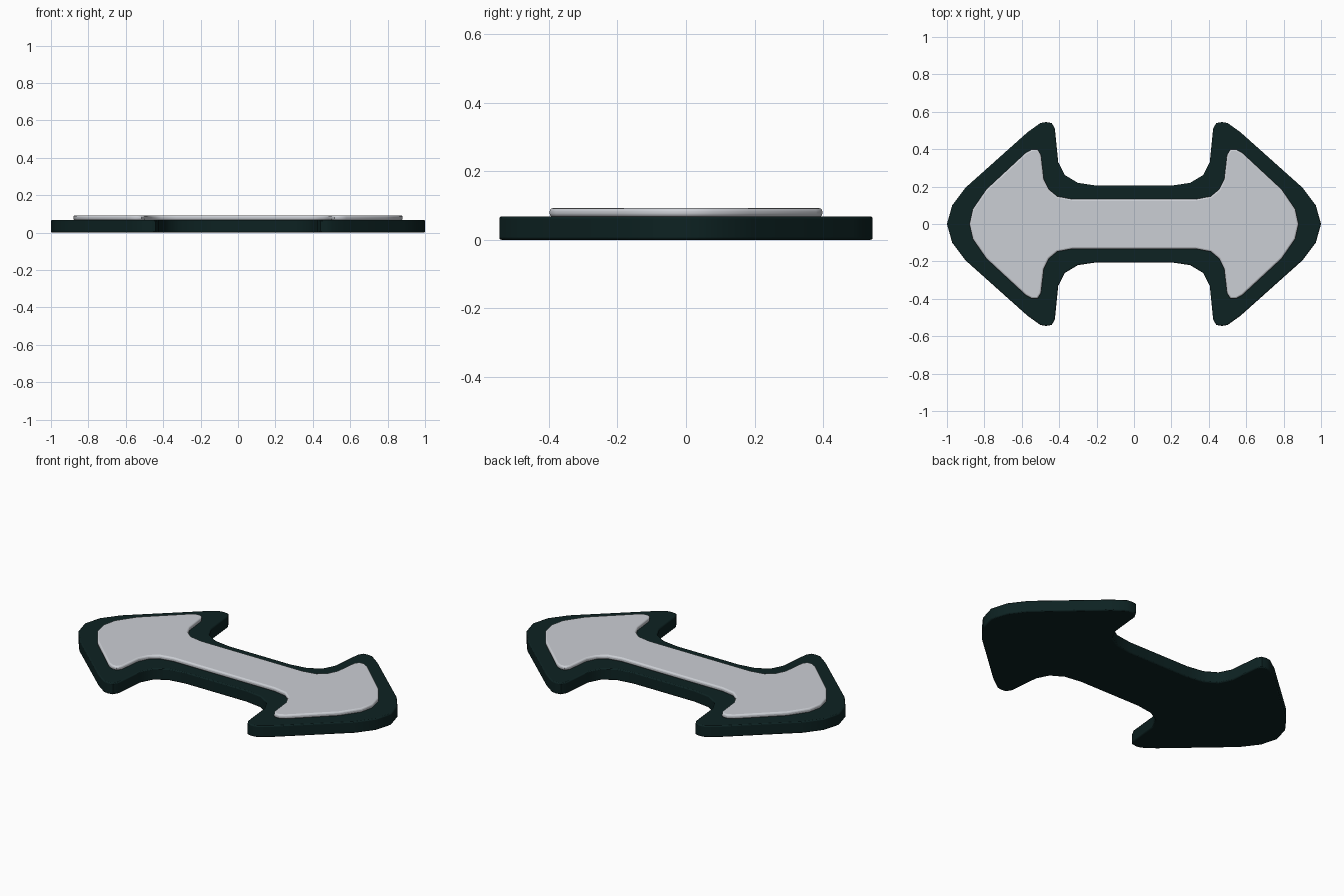
import bpy, bmesh, math

if "Cube" in bpy.data.objects:
    bpy.data.objects.remove(bpy.data.objects["Cube"])

def material(name, rgb):
    m = bpy.data.materials.new(name)
    m.diffuse_color = (*rgb, 1)
    m.use_nodes = True
    m.node_tree.nodes["Principled BSDF"].inputs["Base Color"].default_value = m.diffuse_color
    return m

def mirrored(quarter):
    """Full outline from a quarter that starts on the x axis."""
    half = quarter + [(-x, y) for x, y in reversed(quarter)]
    return half + [(x, -y) for x, y in reversed(half[1:-1])]

def plate(name, quarter, z0, z1, bevel, segments, mat):
    bm = bmesh.new()
    face = bm.faces.new([bm.verts.new((x, y, z0)) for x, y in mirrored(quarter)])
    top = bmesh.ops.extrude_face_region(bm, geom=[face])
    verts = [g for g in top["geom"] if isinstance(g, bmesh.types.BMVert)]
    bmesh.ops.translate(bm, verts=verts, vec=(0, 0, z1 - z0))
    bmesh.ops.recalc_face_normals(bm, faces=bm.faces)
    me = bpy.data.meshes.new(name)
    bm.to_mesh(me)
    bm.free()
    me.materials.append(mat)
    ob = bpy.data.objects.new(name, me)
    bpy.context.collection.objects.link(ob)
    mod = ob.modifiers.new("rounded_rim", "BEVEL")
    mod.width = bevel
    mod.segments = segments
    mod.limit_method = "ANGLE"
    mod.angle_limit = math.radians(75)
    bpy.context.view_layer.objects.active = ob
    ob.select_set(True)
    bpy.ops.object.shade_smooth_by_angle(angle=math.radians(35))
    ob.select_set(False)
    return ob

dark = material("dark_green", (0.004, 0.016, 0.016))
silver = material("light_grey", (0.60, 0.62, 0.66))

# Dark double-headed arrow base
plate("arrow_base", [
    (1.0, 0), (0.972, 0.10), (0.90, 0.195), (0.57, 0.49), (0.50, 0.54),
    (0.47, 0.545), (0.44, 0.54), (0.423, 0.51), (0.405, 0.33), (0.37, 0.262),
    (0.30, 0.22), (0.20, 0.205)], 0, 0.068, 0.006, 2, dark)

# Raised light inlay on top
plate("arrow_inlay", [
    (0.88, 0), (0.862, 0.08), (0.79, 0.185), (0.58, 0.38), (0.548, 0.398),
    (0.515, 0.398), (0.497, 0.37), (0.482, 0.24), (0.455, 0.185),
    (0.41, 0.148), (0.33, 0.133)], 0.067, 0.092, 0.009, 3, silver)
